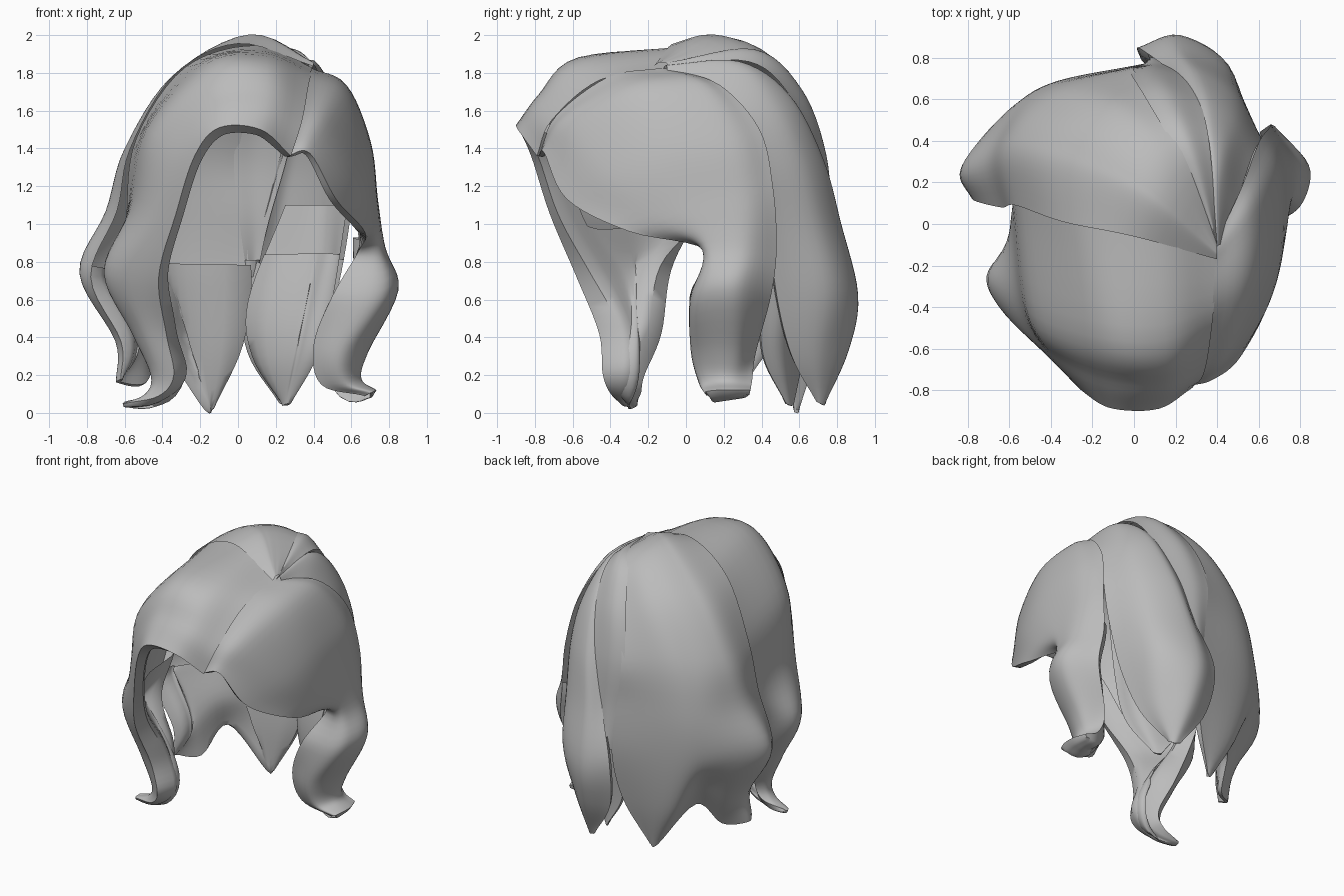
import bpy, bmesh, math
from mathutils import Vector

mat = bpy.data.materials.new("hair_grey")
mat.diffuse_color = (0.5, 0.5, 0.5, 1)


def spline(pts, n):
    """Smooth curve through the given points, n steps per span."""
    p = [2 * pts[0] - pts[1]] + pts + [2 * pts[-1] - pts[-2]]
    out = []
    for i in range(1, len(p) - 2):
        a, b, c, d = p[i - 1:i + 3]
        for k in range(n):
            t = k / n
            out.append(0.5 * (2 * b + (c - a) * t + (2 * a - 5 * b + 4 * c - d) * t * t
                              + (3 * b - a - 3 * c + d) * t ** 3))
    return out + [pts[-1]]


def lock(name, strands, thick, edge=0.2, cut=0.8, lip=None, n=6):
    """Lock of hair: guide strands run root to tip, listed left-front round the back to right-front.
    thick gives the body depth at each guide point, edge the share of it left at the sides.
    Above height cut only the outer skin is made, plus a turned-in lip beside column lip."""
    along = [spline([Vector(q) for q in s], n) for s in strands]
    rows = [spline(list(r), n) for r in zip(*along)]
    depth = spline(list(thick), n)
    R, C = len(rows), len(rows[0])
    lip = None if lip is None else lip % C
    outer = [v for r in rows for v in r]
    inner = []
    for i in range(R):
        for j in range(C):
            du = rows[min(i + 1, R - 1)][j] - rows[max(i - 1, 0)][j]
            dv = rows[i][min(j + 1, C - 1)] - rows[i][max(j - 1, 0)]
            lens = edge + (1 - edge) * math.sqrt(max(0, math.sin(math.pi * j / (C - 1))))
            inner.append(rows[i][j] - dv.cross(du).normalized() * max(0.008, depth[i]) * lens)
    N = R * C

    def kept(*ids):
        near = lip is not None and all(abs(k % C - lip) <= 4 for k in ids)
        return near or sum(outer[k].z for k in ids) / len(ids) < cut

    faces = []
    for i in range(R - 1):
        for j in range(C - 1):
            a, b, c, d = i * C + j, i * C + j + 1, (i + 1) * C + j + 1, (i + 1) * C + j
            faces.append((a, b, c, d))
            if kept(a, b, c, d):
                faces.append((d + N, c + N, b + N, a + N))
    # rim joining outer and inner skins
    rim = [j for j in range(C)] + [i * C + C - 1 for i in range(1, R)]
    rim += [(R - 1) * C + j for j in range(C - 2, -1, -1)] + [i * C for i in range(R - 2, 0, -1)]
    for a, b in zip(rim, rim[1:] + rim[:1]):
        if kept(a, b):
            faces.append((b, a, a + N, b + N))
    me = bpy.data.meshes.new(name)
    me.from_pydata([tuple(v) for v in outer + inner], [], faces)
    bm = bmesh.new()
    bm.from_mesh(me)
    bmesh.ops.delete(bm, geom=[v for v in bm.verts if not v.link_faces], context='VERTS')
    bm.to_mesh(me)
    bm.free()
    me.materials.append(mat)
    ob = bpy.data.objects.new(name, me)
    bpy.context.collection.objects.link(ob)
    bpy.ops.object.select_all(action='DESELECT')
    ob.select_set(True)
    bpy.context.view_layer.objects.active = ob
    bpy.ops.object.shade_smooth_by_angle(angle=math.radians(50))
    return ob


# Left fringe sweeping from the parting into the front-left strand
lock("left_fringe", [
    [(.28, -.79, 1.36), (.12, -.89, 1.5), (-.1, -.89, 1.51), (-.23, -.82, 1.36), (-.33, -.72, 1.05),
     (-.42, -.58, .72), (-.38, -.46, .42), (-.34, -.44, .2), (-.42, -.39, .09), (-.6, -.32, .05)],
    [(.34, -.71, 1.55), (.15, -.78, 1.67), (-.13, -.76, 1.65), (-.36, -.66, 1.4), (-.49, -.55, 1.05),
     (-.63, -.42, .72), (-.51, -.39, .42), (-.44, -.36, .2), (-.48, -.34, .1), (-.61, -.3, .05)],
    [(.38, -.45, 1.765), (.15, -.56, 1.87), (-.15, -.55, 1.84), (-.47, -.45, 1.5), (-.57, -.32, 1.08),
     (-.71, -.25, .75), (-.56, -.27, .42), (-.46, -.28, .2), (-.49, -.28, .1), (-.61, -.28, .05)],
    [(.41, -.08, 1.82), (.1, .03, 1.945), (-.28, .06, 1.83), (-.54, .13, 1.45), (-.59, .05, 1.05),
     (-.58, -.08, .75), (-.47, -.13, .42), (-.4, -.22, .2), (-.45, -.24, .1), (-.6, -.27, .06)],
], (.08, .11, .11, .1, .1, .15, .2, .19, .09, .02), 0.6, 1.0, 0)

# Broad back-left lock ending in two tips
lock("back_left_lock", [
    [(.4, -.17, 1.835), (0, -.06, 1.955), (-.34, .01, 1.785), (-.57, .09, 1.4),
     (-.64, .08, 1.07), (-.78, .12, .72), (-.62, .14, .38), (-.62, .13, .18)],
    [(.4, -.15, 1.85), (.05, .1, 2.0), (-.35, .25, 1.78), (-.6, .31, 1.4),
     (-.7, .28, 1.07), (-.84, .24, .74), (-.65, .24, .38), (-.64, .2, .16)],
    [(.4, -.14, 1.855), (.08, .17, 2.0), (-.29, .36, 1.79), (-.55, .44, 1.41),
     (-.65, .43, 1.07), (-.76, .38, .74), (-.6, .36, .4), (-.5, .3, .15)],
    [(.4, -.13, 1.855), (.12, .24, 1.985), (-.19, .47, 1.79), (-.44, .56, 1.42),
     (-.53, .59, 1.07), (-.58, .56, .74), (-.47, .52, .5), (-.41, .47, .33)],
    [(.4, -.12, 1.855), (.17, .3, 1.96), (-.06, .55, 1.77), (-.28, .66, 1.43),
     (-.35, .69, 1.07), (-.37, .68, .72), (-.31, .64, .33), (-.18, .58, .02)],
    [(.4, -.1, 1.85), (.24, .36, 1.92), (.1, .59, 1.71), (.0, .74, 1.37),
     (.02, .76, 1.07), (.06, .77, .72), (.02, .7, .35), (-.13, .6, .02)],
], (.02, .09, .1, .1, .13, .2, .16, .03), 0.3)

# Narrow strip running down between the two back locks
lock("back_middle_lock", [
    [(.4, -.1, 1.84), (.2, .35, 1.925), (.06, .6, 1.72), (-.02, .735, 1.37), (.01, .755, 1.0), (.05, .77, .72)],
    [(.4, -.1, 1.855), (.28, .36, 1.92), (.18, .61, 1.71), (.11, .74, 1.37), (.09, .775, 1.0), (.08, .8, .72)],
    [(.4, -.1, 1.84), (.37, .33, 1.86), (.33, .55, 1.68), (.26, .7, 1.35), (.16, .77, 1.0), (.1, .8, .72)],
], (.02, .05, .05, .05, .05, .02))

# Back-right lock tapering to one tip, its front side tucked under the right fringe
lock("back_right_lock", [
    [(.39, -.12, 1.82), (.35, .27, 1.85), (.3, .52, 1.71), (.22, .705, 1.35),
     (.13, .775, 1.0), (.02, .85, .65), (.05, .8, .32), (.22, .74, .05)],
    [(.4, -.11, 1.84), (.39, .28, 1.86), (.37, .55, 1.67), (.32, .72, 1.35),
     (.25, .82, 1.0), (.22, .91, .62), (.23, .86, .33), (.26, .73, .04)],
    [(.41, -.1, 1.83), (.44, .26, 1.82), (.48, .48, 1.62), (.49, .61, 1.35),
     (.47, .7, 1.0), (.45, .77, .65), (.38, .73, .32), (.28, .71, .05)],
    [(.42, -.1, 1.8), (.5, .12, 1.73), (.57, .33, 1.56), (.61, .41, 1.3),
     (.59, .44, 1.0), (.52, .48, .62), (.42, .56, .3), (.28, .69, .06)],
], (.02, .08, .1, .12, .16, .22, .18, .02))

# Right fringe sweeping back into the front-right strand
lock("right_fringe", [
    [(.4, -.08, 1.82), (.52, .18, 1.735), (.6, .39, 1.5), (.65, .46, 1.2), (.66, .48, .88),
     (.68, .45, .62), (.56, .37, .32), (.6, .35, .17), (.7, .34, .12)],
    [(.39, -.18, 1.82), (.57, .04, 1.74), (.69, .22, 1.45), (.73, .3, 1.15), (.77, .32, .88),
     (.84, .28, .65), (.68, .27, .32), (.65, .25, .18), (.73, .25, .12)],
    [(.375, -.42, 1.775), (.57, -.28, 1.69), (.7, -.12, 1.4), (.74, .05, 1.1), (.77, .15, .87),
     (.82, .12, .64), (.67, .14, .33), (.64, .16, .18), (.73, .16, .12)],
    [(.33, -.69, 1.57), (.48, -.6, 1.53), (.65, -.38, 1.25), (.72, -.12, 1.03), (.73, .09, .86),
     (.72, .03, .6), (.56, .03, .32), (.57, .07, .16), (.71, .1, .11)],
    [(.26, -.78, 1.36), (.38, -.75, 1.375), (.52, -.63, 1.13), (.67, -.3, .96), (.64, .1, .86),
     (.5, .02, .62), (.4, .05, .36), (.44, .1, .15), (.67, .11, .09)],
], (.04, .07, .08, .09, .13, .2, .24, .15, .04), 0.5, 0.95, -1)

# Narrow lock tucked between the back-right lock and the right strand
lock("inner_right_lock", [
    [(.25, .62, 1.1), (.06, .64, .6), (.08, .62, .3), (.24, .57, .04)],
    [(.46, .58, 1.1), (.42, .55, .6), (.35, .53, .3), (.26, .55, .04)],
    [(.58, .42, 1.1), (.5, .4, .6), (.42, .41, .3), (.28, .53, .05)],
], (.05, .12, .1, .02))
